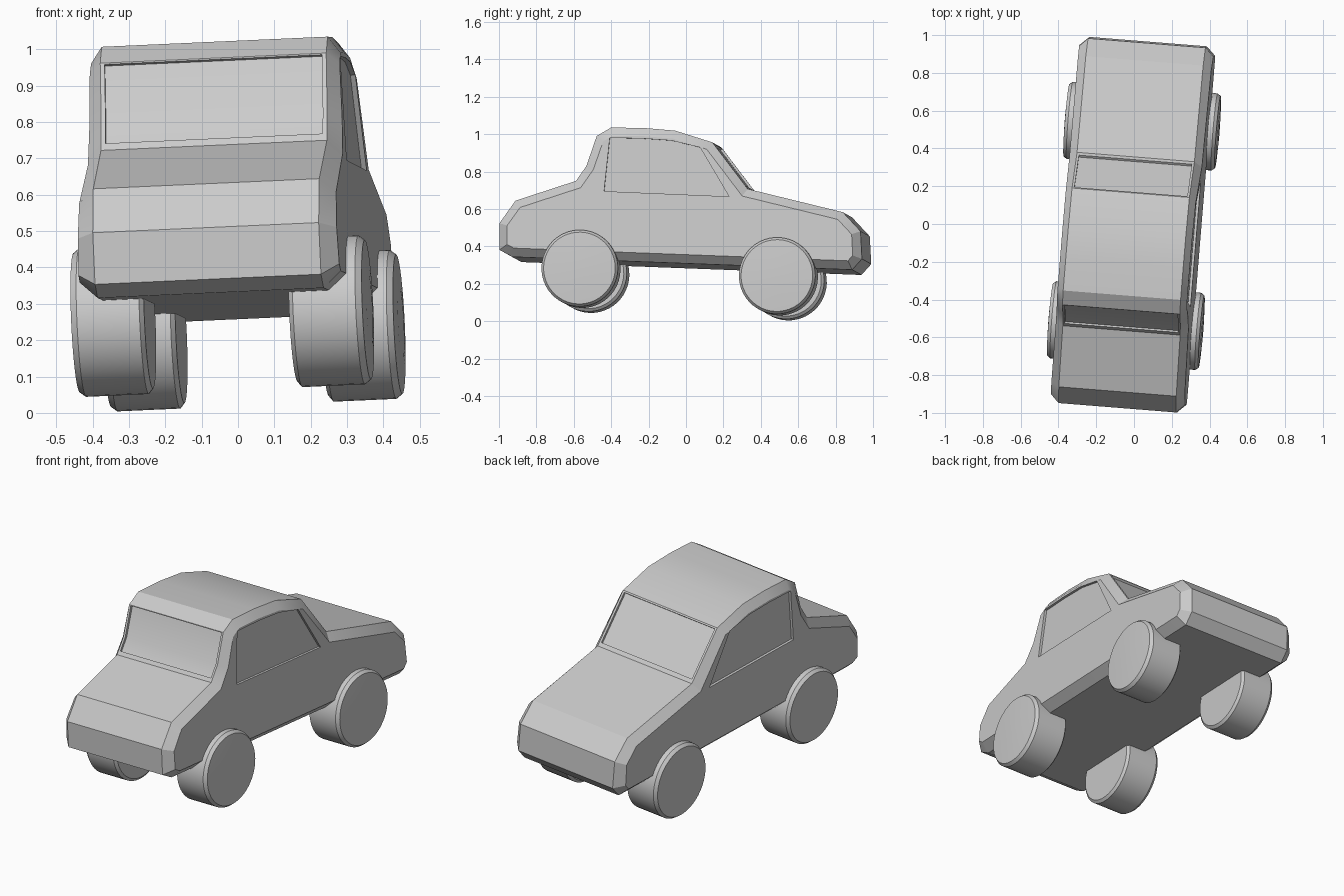
import bpy, bmesh, math
from mathutils import Matrix, Vector

if "Cube" in bpy.data.objects:
    bpy.data.objects.remove(bpy.data.objects["Cube"])

grey = bpy.data.materials.new("plain grey")
grey.diffuse_color = (0.6, 0.6, 0.6, 1)
grey.use_nodes = True
grey.node_tree.nodes["Principled BSDF"].inputs["Base Color"].default_value = grey.diffuse_color

# Tilted frame of the whole car: side, forward and up axes, origin between the wheels
side = Vector((1, -0.08, 0.045)).normalized()
up = side.cross(Vector((0.08, 1, -0.038))).normalized()
fwd = up.cross(side)
FRAME = Matrix.Translation((0, -0.01, 0.246)) @ Matrix((side, fwd, up)).transposed().to_4x4()


def make(name, bm):
    bmesh.ops.recalc_face_normals(bm, faces=bm.faces)
    me = bpy.data.meshes.new(name)
    bm.to_mesh(me)
    bm.free()
    me.materials.append(grey)
    ob = bpy.data.objects.new(name, me)
    ob.matrix_world = FRAME
    bpy.context.collection.objects.link(ob)
    return ob


def smooth(ob):
    bpy.ops.object.select_all(action='DESELECT')
    ob.select_set(True)
    bpy.context.view_layer.objects.active = ob
    bpy.ops.object.shade_smooth_by_angle(angle=math.radians(25))


def loft(bm, rings):
    """Skin a row of equal rings and cap both ends."""
    vs = [[bm.verts.new(p) for p in r] for r in rings]
    n = len(vs[0])
    for a, b in zip(vs, vs[1:]):
        for i in range(n):
            bm.faces.new((a[i], a[(i + 1) % n], b[(i + 1) % n], b[i]))
    bm.faces.new(vs[0])
    bm.faces.new(vs[-1][::-1])


def inset(pts, d):
    """Mitred inward offset of a clockwise outline."""
    out = []
    for i, p in enumerate(pts):
        a = (p - pts[i - 1]).normalized()
        b = (pts[(i + 1) % len(pts)] - p).normalized()
        na, nb = Vector((a.y, -a.x)), Vector((b.y, -b.x))
        out.append(p + (na + nb) * d / (1 + na.dot(nb)))
    return out


# Body outline (forward, up), clockwise from the rear bottom
profile = [Vector(p) for p in (
    (-0.9, 0.05), (-0.97, 0.085), (-0.976, 0.227), (-0.895, 0.351), (-0.575, 0.469),
    (-0.523, 0.55), (-0.474, 0.713), (-0.40, 0.761), (-0.23, 0.766), (-0.055, 0.758),
    (0.147, 0.703), (0.347, 0.461), (0.862, 0.356), (0.961, 0.258), (0.975, 0.11), (0.925, 0.05))]
inner = inset(profile, 0.045)


def side_x(z):
    return 0.363 - 0.026 * z


bm = bmesh.new()
loft(bm, [
    [(-side_x(p.y), p.x, p.y) for p in inner],
    [(-0.312, p.x, p.y) for p in profile],
    [(0.312, p.x, p.y) for p in profile],
    [(side_x(p.y), p.x, p.y) for p in inner]])
body = make("car_body", bm)

# Window recesses: two side windows, front and rear screens
bm = bmesh.new()
window = [(-0.401, 0.705), (-0.23, 0.708), (-0.07, 0.703), (0.085, 0.672), (0.252, 0.415), (-0.419, 0.418)]
for s in (-1, 1):
    loft(bm, [[(s * (side_x(z) - 0.014), y, z) for y, z in window],
              [(s * 0.45, y, z) for y, z in window]])
for screen in ([(0.143, 0.688), (0.322, 0.471), (0.42, 0.55), (0.24, 0.768)],
               [(-0.462, 0.705), (-0.511, 0.546), (-0.553, 0.482), (-0.65, 0.545), (-0.56, 0.735)]):
    loft(bm, [[(x, y, z) for y, z in screen] for x in (-0.3, 0.3)])
cutter = make("window_cutter", bm)
cutter.hide_render = True
cut = body.modifiers.new("windows", 'BOOLEAN')
cut.object = cutter
cut.operation = 'DIFFERENCE'
cut.solver = 'EXACT'
bpy.context.view_layer.update()
bpy.context.view_layer.objects.active = body
bpy.ops.object.modifier_apply(modifier=cut.name)
bpy.data.objects.remove(cutter)
smooth(body)

# Wheels: (radius, distance from the centre line), inner face to outer face
section = [(0.19, 0.2), (0.205, 0.212), (0.205, 0.385), (0.192, 0.402), (0.1, 0.407), (0.01, 0.408)]
for sx, lr in ((-1, "left"), (1, "right")):
    for sy, fb in ((-1, "rear"), (1, "front")):
        bm = bmesh.new()
        angles = [2 * math.pi * i / 48 for i in range(48)]
        loft(bm, [[(sx * x, sy * 0.53 + r * math.cos(a), r * math.sin(a)) for a in angles]
                  for r, x in section])
        smooth(make(f"{fb}_{lr}_wheel", bm))
